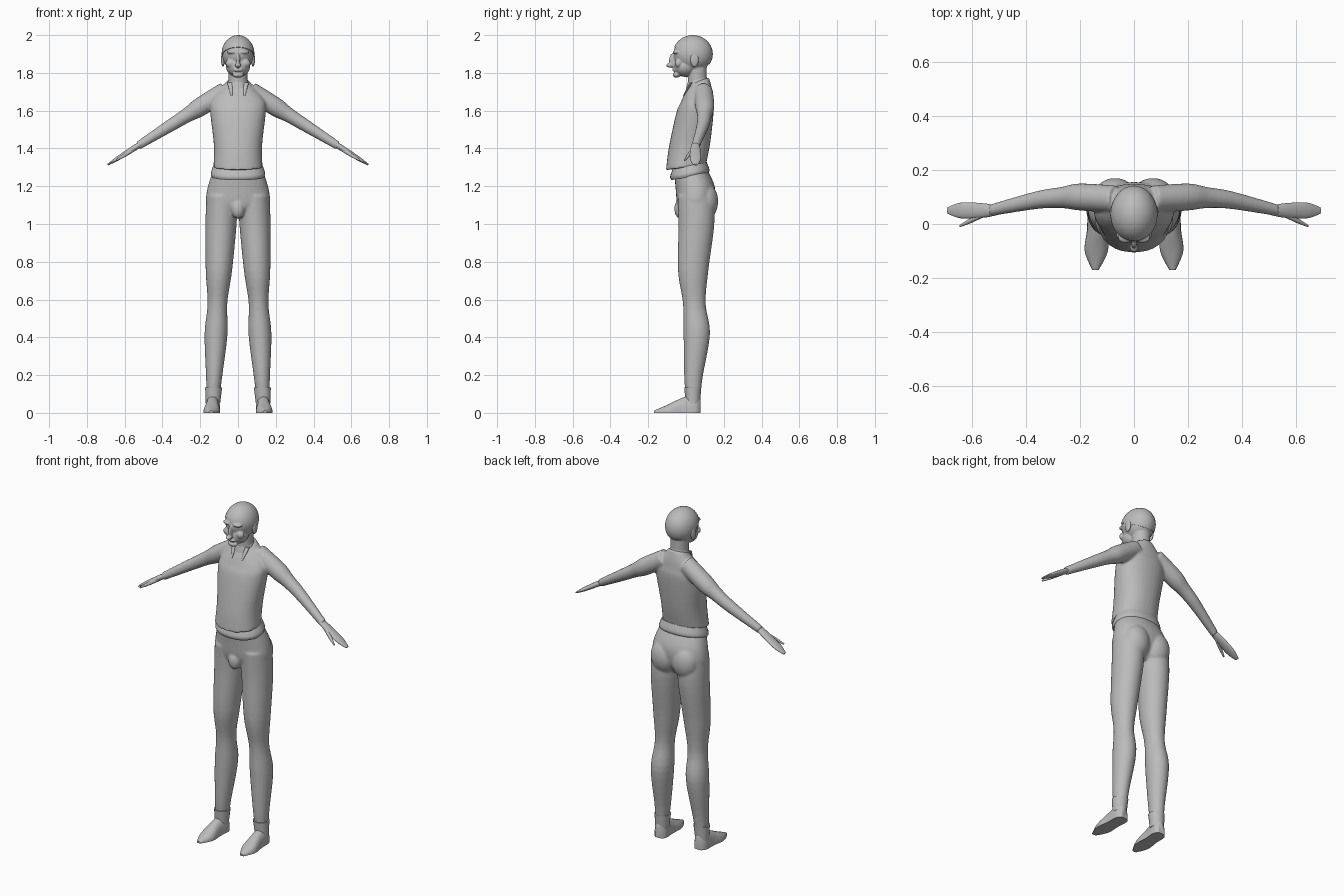
import bpy, bmesh, math
from mathutils import Vector, Matrix

default_cube = bpy.data.objects.get("Cube")
if default_cube:
    bpy.data.objects.remove(default_cube, do_unlink=True)

GREY = (0.5, 0.5, 0.5, 1)
grey = bpy.data.materials.new("plain grey")
grey.use_nodes = True
grey.diffuse_color = GREY
grey.node_tree.nodes["Principled BSDF"].inputs["Base Color"].default_value = GREY

RIGHTWARD, BACKWARD, UPWARD = Vector((1, 0, 0)), Vector((0, 1, 0)), Vector((0, 0, 1))
ACROSS_ARM = Vector((1, 0, 2)).normalized()
SIDES = {"left": 1, "right": -1}


def spline(before, start, end, after, t):
    """Catmull-Rom value between start and end."""
    slope_in, slope_out = (end - before) / 2, (after - start) / 2
    rise = end - start
    bend = 3 * rise - 2 * slope_in - slope_out
    return start + t * (slope_in + t * (bend + t * (slope_in + slope_out - 2 * rise)))


def resample(rings, steps=5):
    """Add smoothly interpolated rings between the given ones."""
    padded = [rings[0], *rings, rings[-1]]
    smooth_rings = []
    for window in zip(padded, padded[1:], padded[2:], padded[3:]):
        for step in range(steps):
            smooth_rings.append([spline(*values, step / steps) for values in zip(*window)])
    return smooth_rings + [rings[-1]]


def rounded(value, power):
    return math.copysign(abs(value) ** (2 / power), value)


def loft(bm, rings, u=RIGHTWARD, v=BACKWARD, side=1, power=2, tilt=0, floor=-1, sides=32):
    """Closed tube through rings of (x, y, z, half size along u, half size along v)."""
    loops = []
    for x, y, z, half_u, half_v in resample(rings):
        loop = []
        for corner in range(sides):
            angle = math.tau * corner / sides
            along_u, along_v = rounded(math.cos(angle), power), rounded(math.sin(angle), power)
            point = Vector((x, y, z)) + u * along_u * half_u + v * along_v * half_v
            point += UPWARD * tilt * along_v
            loop.append(bm.verts.new((point.x * side, point.y, max(point.z, floor))))
        loops.append(loop)
    for lower, upper in zip(loops, loops[1:]):
        for k in range(sides):
            bm.faces.new((lower[k - 1], lower[k], upper[k], upper[k - 1]))
    bm.faces.new(loops[0])
    bm.faces.new(loops[-1])


def ball(bm, place, size):
    matrix = Matrix.Translation(place) @ Matrix.Diagonal((*size, 1))
    bmesh.ops.create_icosphere(bm, subdivisions=4, radius=1, matrix=matrix)


def pair(bm, place, size):
    for side in SIDES.values():
        ball(bm, (place[0] * side, place[1], place[2]), size)


def finish(name, bm, voxel=0, smoothing=4):
    """Make the object; a voxel size blends its overlapping pieces into one skin."""
    bmesh.ops.recalc_face_normals(bm, faces=bm.faces[:])
    mesh = bpy.data.meshes.new(name)
    bm.to_mesh(mesh)
    bm.free()
    mesh.materials.append(grey)
    part = bpy.data.objects.new(name, mesh)
    bpy.context.collection.objects.link(part)
    for other in bpy.context.selected_objects:
        other.select_set(False)
    part.select_set(True)
    bpy.context.view_layer.objects.active = part
    bpy.ops.object.shade_smooth_by_angle(angle=math.radians(50))
    if voxel:
        blend = part.modifiers.new("blend", 'REMESH')
        blend.mode, blend.voxel_size, blend.use_smooth_shade = 'VOXEL', voxel, True
        soften = part.modifiers.new("soften", 'SMOOTH')
        soften.factor, soften.iterations = 0.5, smoothing


def torso_y(z):
    """The chest leans back as it rises."""
    return 0.16 * (z - 1.3)


def arm_z(x):
    """The arms slope straight down from the shoulder."""
    return 1.745 - 0.625 * x


def arm_y(x):
    """The forearm bends forward."""
    return 0.1 - 0.45 * (x - 0.2) ** 2


def leg_x(z):
    """The legs spread towards the feet."""
    return 0.135 - 0.045 * z


# Head: skull, jaw, neck and facial features
skull_centre = Vector((0, .036, 1.9))
bm = bmesh.new()
ball(bm, skull_centre, (.083, .102, .096))
ball(bm, (0, -.005, 1.835), (.064, .06, .056))
loft(bm, [(0, .06, z, .05, .05) for z in (1.68, 1.84)])
ball(bm, (0, -.07, 1.865), (.011, .02, .04))    # nose bridge
ball(bm, (0, -.085, 1.84), (.016, .02, .012))   # nose tip
ball(bm, (0, -.06, 1.815), (.024, .012, .008))  # lips
ball(bm, (0, -.05, 1.79), (.03, .02, .016))     # chin
pair(bm, (.03, -.05, 1.91), (.03, .02, .01))    # brows
pair(bm, (.036, -.04, 1.85), (.03, .02, .024))  # cheeks
finish("head", bm, voxel=.004, smoothing=3)

# Ears
bm = bmesh.new()
pair(bm, (.08, .045, 1.87), (.01, .022, .037))
finish("ears", bm)

# Hair cap, cut low at the nape and high on the forehead
bm = bmesh.new()
ball(bm, skull_centre, (.087, .106, .1))
cut = bmesh.ops.bisect_plane(bm, geom=bm.verts[:] + bm.edges[:] + bm.faces[:], clear_inner=True,
                             plane_co=(0, .03, 1.89), plane_no=(0, 1, 2))
rim = [item for item in cut["geom_cut"] if isinstance(item, bmesh.types.BMEdge)]
bmesh.ops.edgeloop_fill(bm, edges=rim)
finish("hair", bm)

# Shirt: torso with both sleeves
torso = [(1.3, .13, .106), (1.42, .128, .11), (1.6, .148, .1),
         (1.66, .14, .085), (1.71, .1, .07), (1.76, .053, .048)]
sleeve = [(.07, .05), (.2, .05), (.27, .039), (.36, .033), (.53, .022)]
bm = bmesh.new()
loft(bm, [(0, torso_y(z), z, width, depth) for z, width, depth in torso], power=2.2, tilt=.015)
for side in SIDES.values():
    loft(bm, [(x, arm_y(x), arm_z(x), r, r) for x, r in sleeve], u=ACROSS_ARM, side=side)
finish("shirt", bm, voxel=.007)

# Collar band with two pointed flaps
bm = bmesh.new()
loft(bm, [(0, .06, z, r, r) for z, r in ((1.73, .06), (1.765, .05))], tilt=.014)
for side in SIDES.values():
    loft(bm, [(.042, .028, 1.75, .016, .008), (.034, -.012, 1.68, .004, .004)], side=side)
finish("collar", bm)

# Hands with thumbs
palm = [(.51, .015, .018), (.56, .015, .027), (.64, .011, .029), (.69, .004, .012)]
thumb = [(.54, .011), (.6, .01), (.645, .004)]
for label, side in SIDES.items():
    bm = bmesh.new()
    loft(bm, [(x, .05, arm_z(x), thick, wide) for x, thick, wide in palm], u=ACROSS_ARM, side=side)
    loft(bm, [(x, .3 - x / 2 + .015, arm_z(x) - .005, r, r) for x, r in thumb], u=ACROSS_ARM, side=side)
    finish(label + "_hand", bm)

# Trousers: hips, seat and both legs
hips = [(1.31, .017, .12, .083), (1.2, .048, .159, .104), (1.1, .05, .165, .095), (1.035, .045, .09, .055)]
leg = [(1.15, .05, .095), (1, .055, .095), (.75, .038, .08), (.58, .044, .06),
       (.42, .057, .07), (.2, .04, .05), (.12, .038, .042)]
bm = bmesh.new()
loft(bm, [(0, y, z, width, depth) for z, y, width, depth in hips], power=2.2)
pair(bm, (.07, .1, 1.12), (.08, .07, .1))
ball(bm, (0, -.03, 1.08), (.036, .032, .052))
for side in SIDES.values():
    loft(bm, [(leg_x(z), y, z, depth * .87, depth) for z, y, depth in leg], side=side)
finish("trousers", bm, voxel=.007)

# Waistband, dipping at the front
bm = bmesh.new()
band = [(1.25, .138), (1.27, .144), (1.31, .13)]
loft(bm, [(0, .02, z, width, width - .04) for z, width in band], power=2.2, tilt=.018)
finish("waistband", bm)

# Shoes with flat soles and ankle cuffs
shoe = [(.077, .02, .08), (.05, .038, .1), (-.02, .038, .08), (-.1, .043, .042), (-.17, .012, .012)]
for label, side in SIDES.items():
    bm = bmesh.new()
    loft(bm, [(leg_x(y), y, 0, width, height) for y, width, height in shoe],
         v=UPWARD, side=side, floor=0, power=2.4)
    loft(bm, [(leg_x(z), .036, z, width, width) for z, width in ((.05, .038), (.135, .045))], side=side)
    finish(label + "_shoe", bm)
